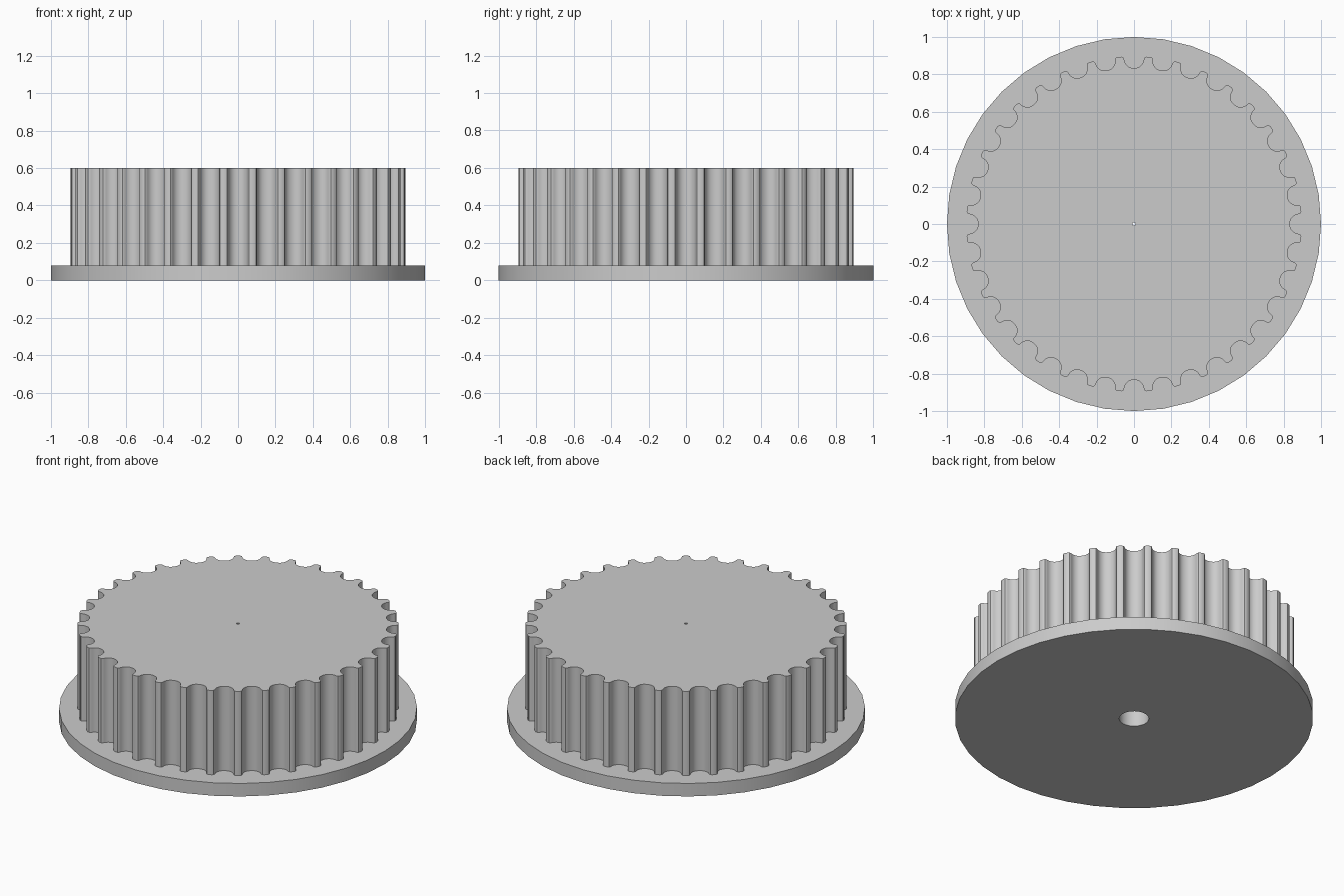
import bpy
import bmesh
from math import cos, sin, pi, sqrt, radians

cube = bpy.data.objects.get("Cube")
if cube:
    bpy.data.objects.remove(cube, do_unlink=True)

TEETH = 36
HUB_R = 0.897
FLANGE_TOP, HUB_TOP, BORE_TOP = 0.08, 0.6, 0.5
BORE_R, PIN_R = 0.083, 0.008
SEGMENTS = 40

grey = bpy.data.materials.new("plain grey")
grey.use_nodes = True
grey.diffuse_color = (0.6, 0.6, 0.6, 1)
grey.node_tree.nodes["Principled BSDF"].inputs["Base Color"].default_value = (0.6, 0.6, 0.6, 1)


def circle(r):
    return [(r * cos(2 * pi * i / SEGMENTS), r * sin(2 * pi * i / SEGMENTS)) for i in range(SEGMENTS)]


def prism(name, outline, z0, z1):
    """Extrude a closed outline from z0 to z1."""
    bm = bmesh.new()
    base = bm.faces.new([bm.verts.new((x, y, z0)) for x, y in outline])
    top = bmesh.ops.extrude_face_region(bm, geom=[base])["geom"]
    bmesh.ops.translate(bm, vec=(0, 0, z1 - z0),
                        verts=[v for v in top if isinstance(v, bmesh.types.BMVert)])
    bmesh.ops.recalc_face_normals(bm, faces=bm.faces[:])
    mesh = bpy.data.meshes.new(name)
    bm.to_mesh(mesh)
    bm.free()
    mesh.materials.append(grey)
    obj = bpy.data.objects.new(name, mesh)
    bpy.context.collection.objects.link(obj)
    return obj


def select(obj):
    bpy.ops.object.select_all(action='DESELECT')
    obj.select_set(True)
    bpy.context.view_layer.objects.active = obj


def drill(obj, cutter):
    """Cut the cutter out of the object."""
    cutter.hide_render = True
    mod = obj.modifiers.new("hole", 'BOOLEAN')
    mod.operation = 'DIFFERENCE'
    mod.solver = 'EXACT'
    mod.object = cutter
    select(obj)
    bpy.ops.object.modifier_apply(modifier=mod.name)


# Half of one belt groove: sideways offset and depth, from lip to floor
half = [(0.068, 0), (0.059, 0.003), (0.054, 0.010), (0.052, 0.019), (0.050, 0.027), (0.046, 0.036),
        (0.041, 0.043), (0.033, 0.051), (0.023, 0.057), (0.012, 0.060), (0, 0.061)]
groove = half + [(-w, d) for w, d in reversed(half[:-1])]
lip_distance = sqrt(HUB_R ** 2 - half[0][0] ** 2)

# Repeat the groove around the hub, with a narrow rounded land between grooves
hub_outline = []
for i in range(TEETH):
    a = 2 * pi * i / TEETH
    for w, d in groove:
        r = lip_distance - d
        hub_outline.append((r * cos(a) + w * sin(a), r * sin(a) - w * cos(a)))
    land = a + pi / TEETH
    hub_outline.append((HUB_R * cos(land), HUB_R * sin(land)))

flange = prism("flange", circle(1), 0, FLANGE_TOP)
hub = prism("toothed_hub", hub_outline, FLANGE_TOP, HUB_TOP)

# Shaft bore from below and a pinhole through the top
bore = prism("bore_cutter", circle(BORE_R), -0.1, BORE_TOP)
pin = prism("pinhole_cutter", circle(PIN_R), BORE_TOP - 0.1, HUB_TOP + 0.1)
drill(flange, bore)
drill(hub, bore)
drill(hub, pin)
for cutter in (bore, pin):
    bpy.data.objects.remove(cutter, do_unlink=True)

for part in (flange, hub):
    select(part)
    bpy.ops.object.shade_smooth_by_angle(angle=radians(30))
